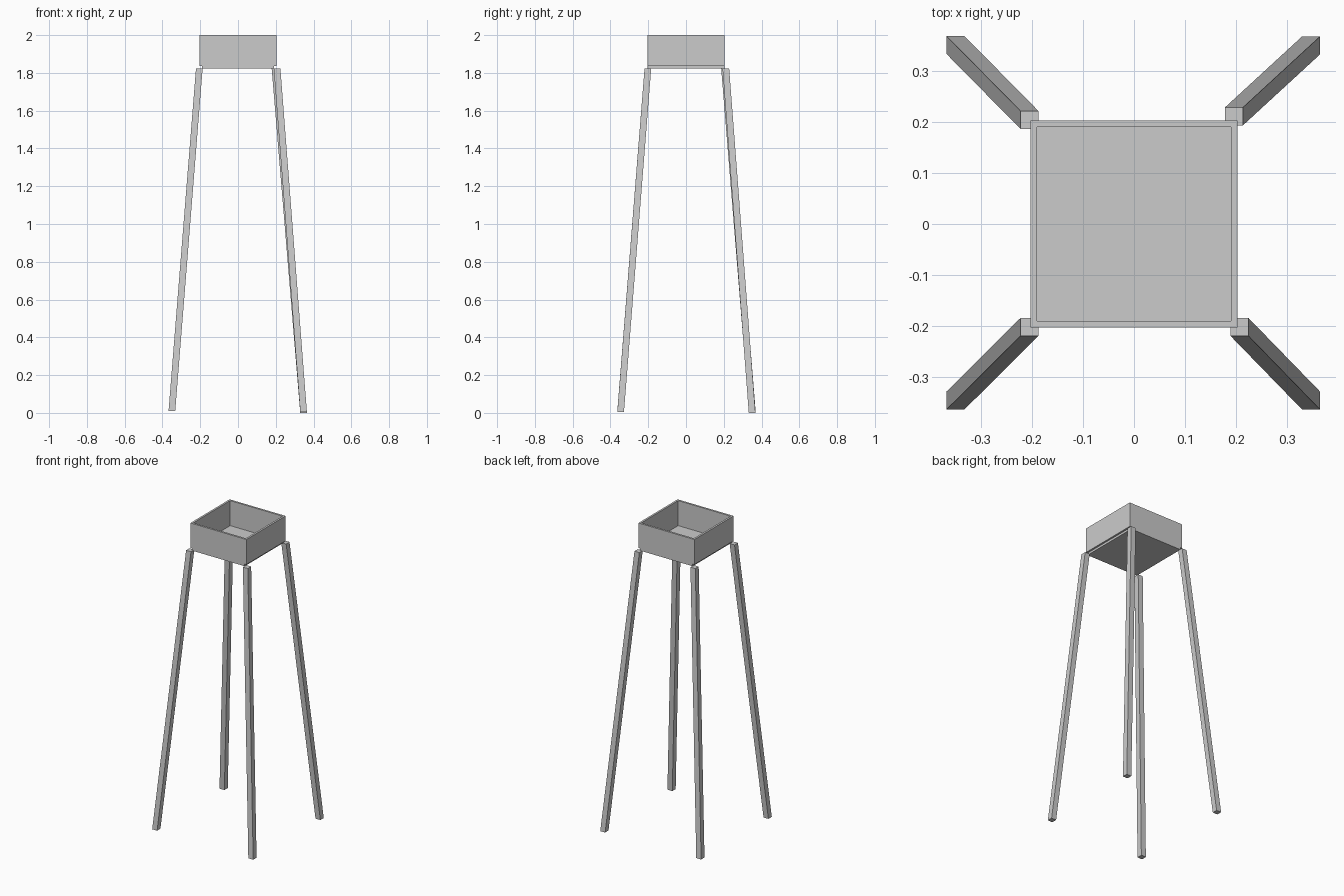
import bpy, bmesh

if "Cube" in bpy.data.objects:
    bpy.data.objects.remove(bpy.data.objects["Cube"])


def build(name, rings, caps=True, closed=False):
    """Skin a series of four-cornered rings into one object."""
    bm = bmesh.new()
    loops = [[bm.verts.new(p) for p in ring] for ring in rings]
    pairs = list(zip(loops, loops[1:]))
    if closed:
        pairs.append((loops[-1], loops[0]))
    for a, b in pairs:
        for i in range(4):
            j = (i + 1) % 4
            bm.faces.new((a[i], a[j], b[j], b[i]))
    if caps:
        bm.faces.new(loops[0][::-1])
        bm.faces.new(loops[-1])
    bmesh.ops.recalc_face_normals(bm, faces=bm.faces)
    mesh = bpy.data.meshes.new(name)
    bm.to_mesh(mesh)
    bm.free()
    obj = bpy.data.objects.new(name, mesh)
    bpy.context.collection.objects.link(obj)
    return obj


def rect(cx, cy, hx, hy, z):
    return [(cx + sx * hx, cy + sy * hy, z)
            for sx, sy in ((-1, -1), (1, -1), (1, 1), (-1, 1))]


OUT, INN = 0.203, 0.19
TOP, FLOOR, BASE = 2.0, 1.836, 1.822

# Open box walls
build("box_walls", [rect(0, 0, r, r, z) for r, z in
                    ((OUT, FLOOR), (OUT, TOP), (INN, TOP), (INN, FLOOR))],
      caps=False, closed=True)

# Floor board, flush at front and back, inset at the sides
build("box_floor", [rect(0, 0, INN + 0.001, OUT, z) for z in (BASE, FLOOR)])

# Splayed square legs: top centre, foot centre, foot height
HALF = 0.0176
legs = {
    "front_left_leg": ((-0.205, -0.202), (-0.350, -0.346), 0.01),
    "front_right_leg": ((0.207, -0.202), (0.347, -0.346), 0.006),
    "back_left_leg": ((-0.205, 0.204), (-0.350, 0.351), 0.01),
    "back_right_leg": ((0.196, 0.211), (0.347, 0.350), 0.0),
}
for name, (top, foot, z) in legs.items():
    build(name, [rect(*foot, HALF, HALF, z), rect(*top, HALF, HALF, BASE)])
